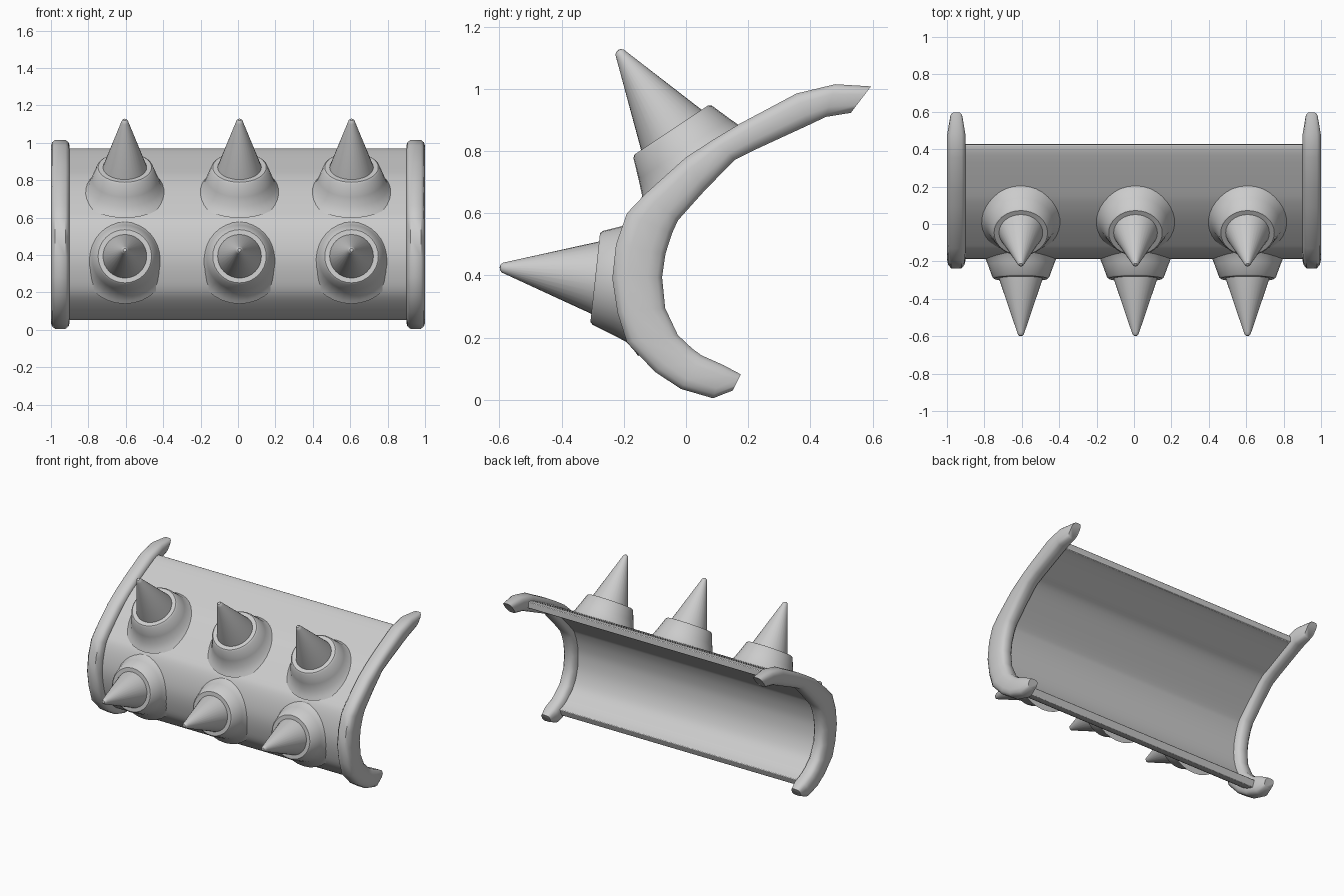
import bpy, bmesh, math
from mathutils import Vector, Matrix

if "Cube" in bpy.data.objects:
    bpy.data.objects.remove(bpy.data.objects["Cube"])

# Side profile (y, z): outer edge and matching inner edge of the curved guard
PAIRS = [
    ((0.595, 1.008), (0.530, 0.923)),
    ((0.480, 1.015), (0.450, 0.910)),
    ((0.355, 0.985), (0.395, 0.884)),
    ((0.173, 0.888), (0.230, 0.808)),
    ((0.090, 0.838), (0.157, 0.772)),
    ((0.000, 0.780), (0.060, 0.673)),
    ((-0.130, 0.663), (-0.026, 0.577)),
    ((-0.190, 0.600), (-0.045, 0.535)),
    ((-0.225, 0.500), (-0.066, 0.470)),
    ((-0.237, 0.390), (-0.077, 0.394)),
    ((-0.220, 0.280), (-0.067, 0.295)),
    ((-0.190, 0.185), (-0.026, 0.208)),
    ((-0.100, 0.090), (0.020, 0.165)),
    ((-0.016, 0.035), (0.050, 0.143)),
    ((0.087, 0.005), (0.120, 0.112)),
    ((0.150, 0.030), (0.176, 0.082)),
]
PAIRS = [(Vector(a), Vector(b)) for a, b in PAIRS]


def finish(bm, name, angle=35):
    bmesh.ops.recalc_face_normals(bm, faces=bm.faces)
    me = bpy.data.meshes.new(name)
    bm.to_mesh(me)
    bm.free()
    ob = bpy.data.objects.new(name, me)
    bpy.context.collection.objects.link(ob)
    bpy.ops.object.select_all(action='DESELECT')
    ob.select_set(True)
    bpy.context.view_layer.objects.active = ob
    bpy.ops.object.shade_smooth_by_angle(angle=math.radians(angle))
    return ob


def skin(rings, name, angle):
    """Bridge a row of closed rings and cap both ends."""
    bm = bmesh.new()
    vr = [[bm.verts.new(p) for p in r] for r in rings]
    n = len(vr[0])
    for a, b in zip(vr, vr[1:]):
        for i in range(n):
            j = (i + 1) % n
            bm.faces.new((a[i], a[j], b[j], b[i]))
    bm.faces.new(vr[0])
    bm.faces.new(vr[-1])
    return finish(bm, name, angle)


def catmull(p0, p1, p2, p3, t):
    return 0.5 * (2 * p1 + (p2 - p0) * t + (2 * p0 - 5 * p1 + 4 * p2 - p3) * t * t
                  + (3 * p1 - p0 - 3 * p2 + p3) * t ** 3)


# End rims: chamfered section swept along the profile
SECTION = [(-0.028, 0.0), (0.028, 0.0), (0.044, 0.12), (0.05, 0.3), (0.05, 0.7),
           (0.04, 0.9), (0.025, 1.0), (-0.025, 1.0), (-0.04, 0.9), (-0.05, 0.7),
           (-0.05, 0.3), (-0.044, 0.12)]
for side, label in ((-1, "left"), (1, "right")):
    rings = []
    for k, (o, i) in enumerate(PAIRS):
        w = 0.65 if k in (0, len(PAIRS) - 1) else 1.0
        ring = []
        for x, u in SECTION:
            p = o.lerp(i, u)
            ring.append((side * 0.95 + x * w, p.x, p.y))
        rings.append(ring)
    skin(rings, label + "_rim", 50)

# Curved plate between the rims: smoothed profile, extruded along x
path = [(PAIRS[1][0].lerp(PAIRS[2][0], 0.45), PAIRS[1][1].lerp(PAIRS[2][1], 0.4))]
path += PAIRS[2:14]
path.append((PAIRS[13][0].lerp(PAIRS[14][0], 0.65), PAIRS[13][1].lerp(PAIRS[14][1], 0.6)))
outer = [o.lerp(i, 0.32) for o, i in path]
inner = [o.lerp(i, 0.74) for o, i in path]


def smooth(pts):
    q = [pts[0]] + pts + [pts[-1]]
    out = [catmull(*q[k:k + 4], s / 4) for k in range(len(pts) - 1) for s in range(4)]
    return out + [pts[-1]]


so, si = smooth(outer), smooth(inner)
rings = [[(-0.93, a.x, a.y), (0.93, a.x, a.y), (0.93, b.x, b.y), (-0.93, b.x, b.y)]
         for a, b in zip(so, si)]
plate = skin(rings, "curved_plate", 35)
bev = plate.modifiers.new("edge_bevel", 'BEVEL')
bev.width = 0.012
bev.segments = 2
bev.limit_method = 'ANGLE'
bev.angle_limit = math.radians(50)

# Spikes: (radius, height along axis) lathed profiles
COLLAR = [(0.0, 0.0), (0.11, 0.0), (0.143, 0.0), (0.152, -0.008), (0.176, -0.074),
          (0.195, -0.122), (0.222, -0.152), (0.238, -0.166), (0.0, -0.166)]
CONE = [(0.0, 0.309), (0.009, 0.307), (0.016, 0.300), (0.020, 0.288),
        (0.117, 0.0), (0.120, -0.02), (0.0, -0.02)]


def lathe(profile, name, matrix, sides=32):
    bm = bmesh.new()
    vs = [bm.verts.new((r, 0, h)) for r, h in profile]
    es = [bm.edges.new(e) for e in zip(vs, vs[1:])]
    bmesh.ops.spin(bm, geom=vs + es, cent=(0, 0, 0), axis=(0, 0, 1),
                   angle=math.tau, steps=sides, use_duplicate=False)
    bmesh.ops.remove_doubles(bm, verts=bm.verts, dist=1e-4)
    bm.transform(matrix)
    finish(bm, name, 32)


ROWS = [("lower", (-0.292, 0.393), (-0.994, 0.107)),
        ("upper", (-0.047, 0.868), (-0.555, 0.832))]
for row, (y, z), (ay, az) in ROWS:
    rot = Vector((0, ay, az)).to_track_quat('Z', 'X').to_matrix().to_4x4()
    for n, x in enumerate((-0.605, 0.008, 0.607), 1):
        m = Matrix.Translation((x, y, z)) @ rot
        lathe(COLLAR, f"{row}_spike_collar_{n}", m)
        lathe(CONE, f"{row}_spike_{n}", m)
